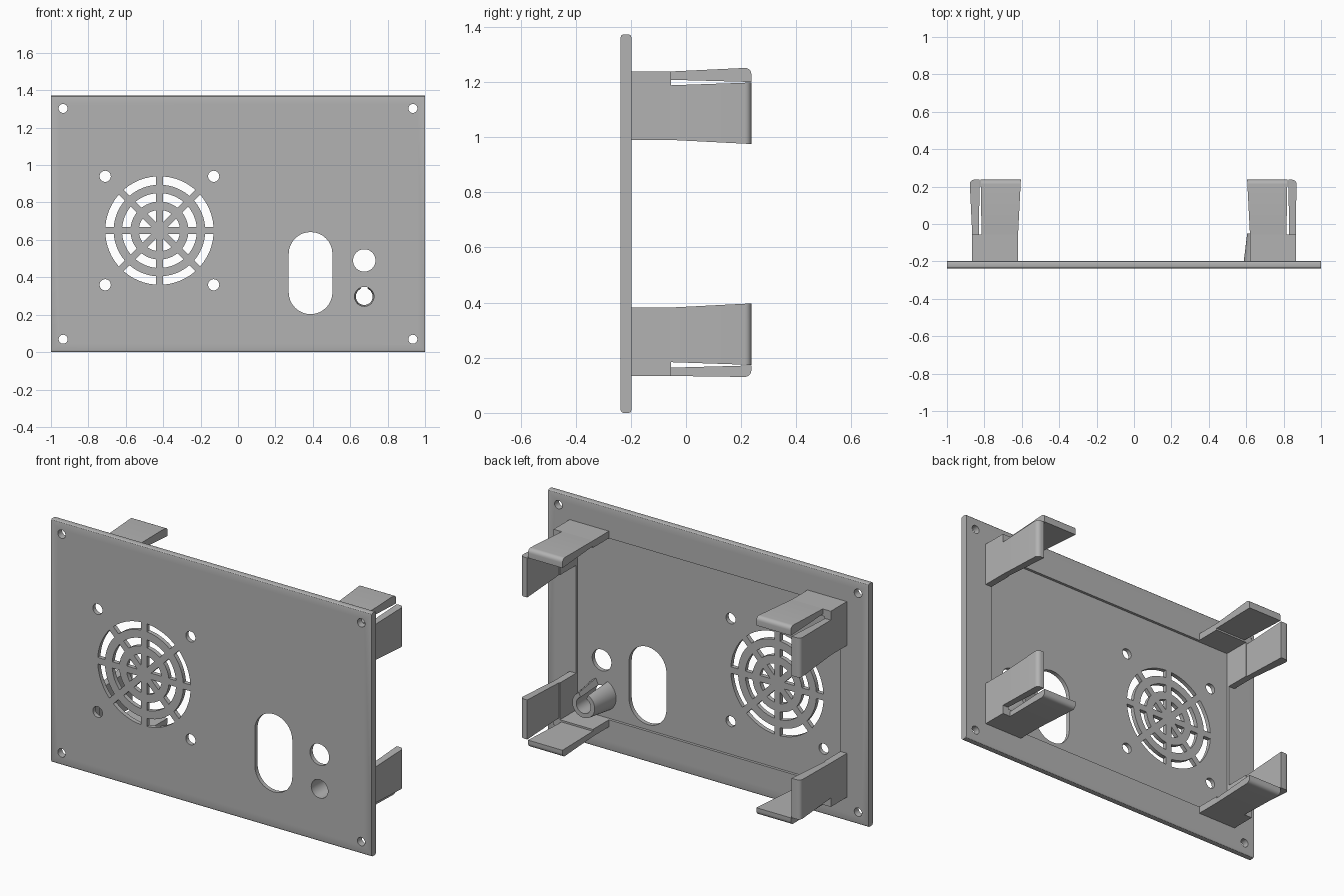
import bpy, bmesh
from math import pi, sin, cos, asin, radians

if "Cube" in bpy.data.objects:
    bpy.data.objects.remove(bpy.data.objects["Cube"])

grey = bpy.data.materials.new("plain grey")
grey.use_nodes = True
grey.diffuse_color = (0.45, 0.45, 0.45, 1)
grey.node_tree.nodes["Principled BSDF"].inputs["Base Color"].default_value = grey.diffuse_color

MID = 0.686             # height of the plate centre
FRONT, BACK = -0.237, -0.198
FLOOR = BACK - 0.015    # floor of the rear pocket
STEM, TIP = -0.055, 0.237


def make(name, bm):
    bmesh.ops.recalc_face_normals(bm, faces=bm.faces[:])
    mesh = bpy.data.meshes.new(name)
    bm.to_mesh(mesh)
    bm.free()
    mesh.materials.append(grey)
    obj = bpy.data.objects.new(name, mesh)
    bpy.context.collection.objects.link(obj)
    return obj


def smooth(obj):
    bpy.ops.object.select_all(action='DESELECT')
    obj.select_set(True)
    bpy.context.view_layer.objects.active = obj
    bpy.ops.object.shade_smooth_by_angle(angle=radians(30))


def loft(bm, y0, pts0, y1, pts1):
    """Solid between two matching outlines of (x, z) points."""
    a = [bm.verts.new((x, y0, z)) for x, z in pts0]
    b = [bm.verts.new((x, y1, z)) for x, z in pts1]
    bm.faces.new(a)
    bm.faces.new(b[::-1])
    for i in range(len(a)):
        j = (i + 1) % len(a)
        bm.faces.new((a[i], b[i], b[j], a[j]))
    return a, b


def rect(x0, x1, z0, z1):
    return [(x0, z0), (x1, z0), (x1, z1), (x0, z1)]


def arc(cx, cz, r, a0, a1, n):
    return [(cx + r * cos(a0 + (a1 - a0) * i / n), cz + r * sin(a0 + (a1 - a0) * i / n))
            for i in range(n + 1)]


def circle(cx, cz, r, n=32):
    return arc(cx, cz, r, 0, 2 * pi, n)[:-1]


def cut(obj, outlines, y0, y1):
    bm = bmesh.new()
    for pts in outlines:
        loft(bm, y0, pts, y1, pts)
    cutter = make("cutter", bm)
    cutter.hide_render = True
    mod = obj.modifiers.new("cut", 'BOOLEAN')
    mod.operation, mod.solver, mod.object = 'DIFFERENCE', 'EXACT', cutter
    graph = bpy.context.evaluated_depsgraph_get()
    mesh = bpy.data.meshes.new_from_object(obj.evaluated_get(graph))
    obj.modifiers.clear()
    obj.data = mesh
    bpy.data.objects.remove(cutter)


# Face plate with softened long edges
bm = bmesh.new()
outline = rect(-1, 1, 0, 2 * MID)
loft(bm, FRONT, outline, BACK, outline)
long_edges = [e for e in bm.edges if abs(e.verts[0].co.x - e.verts[1].co.x) > 1]
bmesh.ops.bevel(bm, geom=long_edges, offset=0.01, segments=3, profile=0.5, affect='EDGES')
plate = make("face_plate", bm)

# Shallow pocket on the rear
cut(plate, [rect(-0.825, 0.825, MID - 0.512, MID + 0.512)], FLOOR, 0)

# Mounting holes, fan screw holes, round ports and the long port
FX, FZ = -0.42, 0.65
holes = []
for sx in (-1, 1):
    for sz in (-1, 1):
        holes.append(circle(sx * 0.935, MID + sz * 0.617, 0.024, 24))
        holes.append(circle(FX + sx * 0.29, FZ + sz * 0.29, 0.03, 24))
holes.append(circle(0.675, 0.49, 0.06))
holes.append(circle(0.675, 0.297, 0.052))
holes.append(arc(0.388, 0.525, 0.117, 0, pi, 16) + arc(0.388, 0.32, 0.117, pi, 2 * pi, 16))

# Fan grille: rings of slots split by eight spokes
SPOKE = 0.018
for k in range(8):
    mid = pi / 8 + k * pi / 4
    for inner, outer in ((0.245, 0.29), (0.155, 0.2), (0, 0.11)):
        h = pi / 8 - asin(SPOKE / outer)
        pts = arc(FX, FZ, outer, mid - h, mid + h, 6)
        if inner:
            h = pi / 8 - asin(SPOKE / inner)
            pts += arc(FX, FZ, inner, mid + h, mid - h, 6)
        else:
            r = SPOKE / sin(pi / 8)
            pts.append((FX + r * cos(mid), FZ + r * sin(mid)))
        holes.append(pts)
cut(plate, holes, FRONT - 0.1, 0)
smooth(plate)

# Split tapered holder behind the lower round port
bm = bmesh.new()
profile = [(0.052, FLOOR - 0.002), (0.09, FLOOR - 0.002), (0.07, -0.05), (0.045, -0.05)]
gap, steps = 0.42, 36
rings = []
for i in range(steps + 1):
    a = pi / 2 + gap + (2 * pi - 2 * gap) * i / steps
    rings.append([bm.verts.new((0.675 + r * cos(a), y, 0.297 + r * sin(a))) for r, y in profile])
for p, q in zip(rings, rings[1:]):
    for i in range(4):
        j = (i + 1) % 4
        bm.faces.new((p[i], p[j], q[j], q[i]))
bm.faces.new(rings[0])
bm.faces.new(rings[-1])
smooth(make("port_holder", bm))


# Corner snap clips: an L-shaped foot with two separate flared arms
def clip(sx, sz, label):
    def place(pts):
        return [(sx * u, MID + sz * w) for u, w in pts]

    flare_x = 0.014 if sx < 0 else 0.004
    flare_z = 0.014 if sz > 0 else 0.004

    bm = bmesh.new()
    foot = place([(0.825, 0.304), (0.865, 0.304), (0.865, 0.552),
                  (0.62, 0.552), (0.62, 0.512), (0.825, 0.512)])
    loft(bm, BACK - 0.002, foot, STEM, foot)
    make(label + "_clip_foot", bm)

    side = (rect(0.83, 0.865, 0.304, 0.502), rect(0.825, 0.865 + flare_x, 0.289, 0.512), (1, 2))
    flat = (rect(0.62, 0.815, 0.522, 0.552), rect(0.605, 0.82, 0.514, 0.552 + flare_z), (2, 3))
    for kind, (base, end, (i, j)) in (("side", side), ("flat", flat)):
        bm = bmesh.new()
        tips = loft(bm, STEM - 0.002, place(base), TIP, place(end))[1]
        edge = bm.edges.get((tips[i], tips[j]))
        bmesh.ops.bevel(bm, geom=[edge], offset=0.024, segments=5, profile=0.5, affect='EDGES')
        smooth(make(label + "_clip_" + kind + "_arm", bm))


for sx, xname in ((-1, "right"), (1, "left")):
    for sz, zname in ((-1, "lower"), (1, "upper")):
        clip(sx, sz, zname + "_" + xname)
